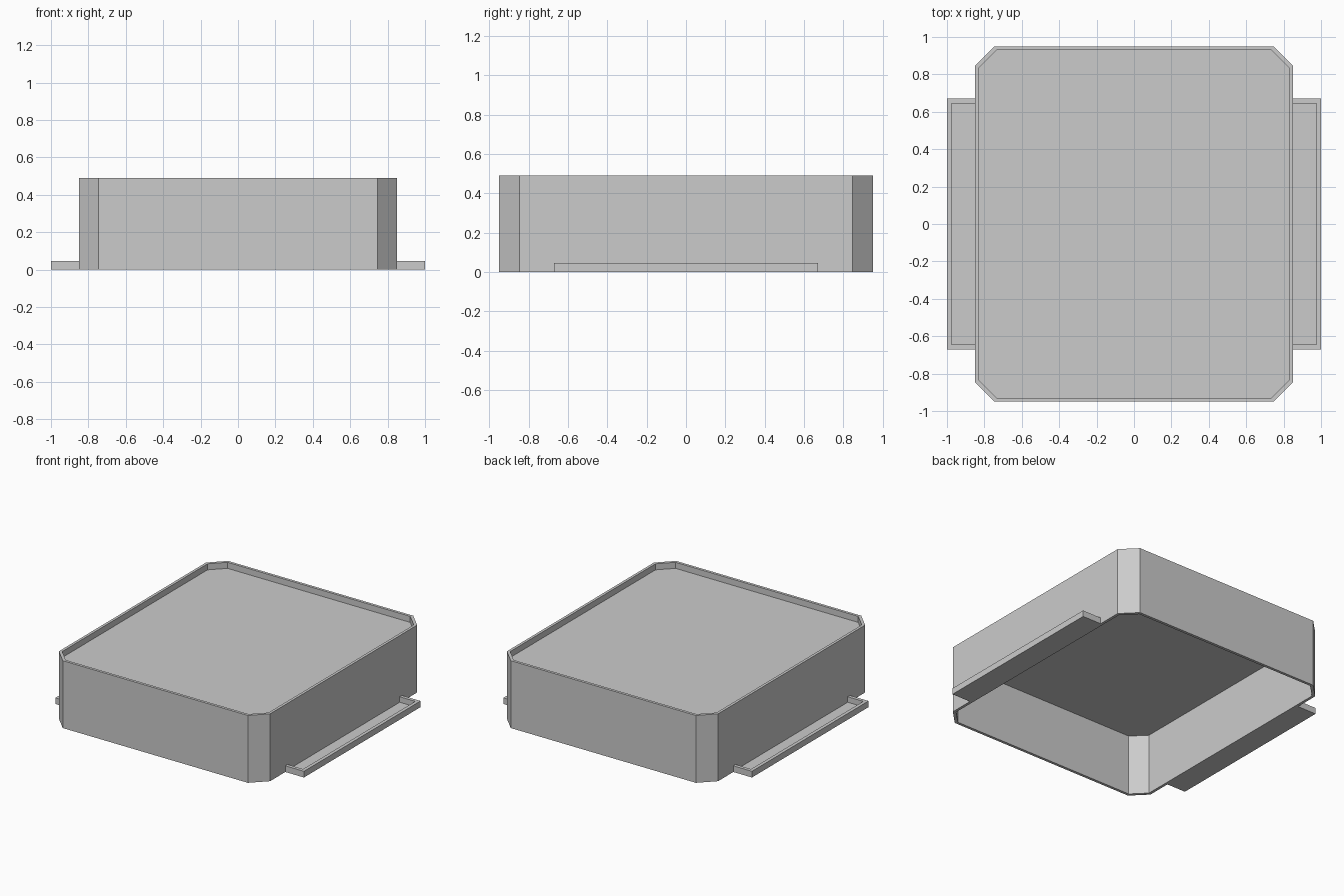
import bpy, bmesh

if "Cube" in bpy.data.objects:
    bpy.data.objects.remove(bpy.data.objects["Cube"])

H = 0.49


def finish(name, bm):
    bmesh.ops.recalc_face_normals(bm, faces=bm.faces)
    mesh = bpy.data.meshes.new(name)
    bm.to_mesh(mesh)
    bm.free()
    obj = bpy.data.objects.new(name, mesh)
    bpy.context.collection.objects.link(obj)
    return obj


def octagon(x, y, cx, cy):
    """Chamfered rectangle: half sizes x, y; chamfers start at cx, cy."""
    return [(x, -cy), (x, cy), (cx, y), (-cx, y),
            (-x, cy), (-x, -cy), (-cx, -y), (cx, -y)]


def wall(name, outer, inner, z0, z1, closed=True):
    """Wall between two matching outlines, as a loop or an open run."""
    bm = bmesh.new()
    rings = [[bm.verts.new((*o, z0)), bm.verts.new((*o, z1)),
              bm.verts.new((*i, z1)), bm.verts.new((*i, z0))]
             for o, i in zip(outer, inner)]
    n = len(rings)
    for k in range(n if closed else n - 1):
        a, b = rings[k], rings[(k + 1) % n]
        for j in range(4):
            m = (j + 1) % 4
            bm.faces.new((a[j], b[j], b[m], a[m]))
    if not closed:
        bm.faces.new(rings[0])
        bm.faces.new(rings[-1])
    return finish(name, bm)


def slab(name, outline, z0, z1):
    bm = bmesh.new()
    face = bm.faces.new([bm.verts.new((x, y, z0)) for x, y in outline])
    ext = bmesh.ops.extrude_face_region(bm, geom=[face])["geom"]
    up = [v for v in ext if isinstance(v, bmesh.types.BMVert)]
    bmesh.ops.translate(bm, verts=up, vec=(0, 0, z1 - z0))
    # keep the starting face as the underside
    if not face.is_valid:
        bm.faces.new([v for v in bm.verts if v not in up])
    return finish(name, bm)


# Chamfered outer wall, open underneath
outer = octagon(0.85, 0.95, 0.745, 0.845)
inner = octagon(0.83, 0.93, 0.735, 0.835)
wall("body_wall", outer, inner, 0, H)

# Recessed top panel
slab("top_panel", inner, 0.440, 0.446)

# Shallow trays along both sides
for side, s in (("right", 1), ("left", -1)):
    rim_out = [(s * 0.835, -0.67), (s * 1.0, -0.67), (s * 1.0, 0.67), (s * 0.835, 0.67)]
    rim_in = [(s * 0.835, -0.645), (s * 0.975, -0.645), (s * 0.975, 0.645), (s * 0.835, 0.645)]
    wall(side + "_tray_rim", rim_out, rim_in, 0, 0.045, closed=False)
    slab(side + "_tray_floor", rim_in, 0, 0.005)
